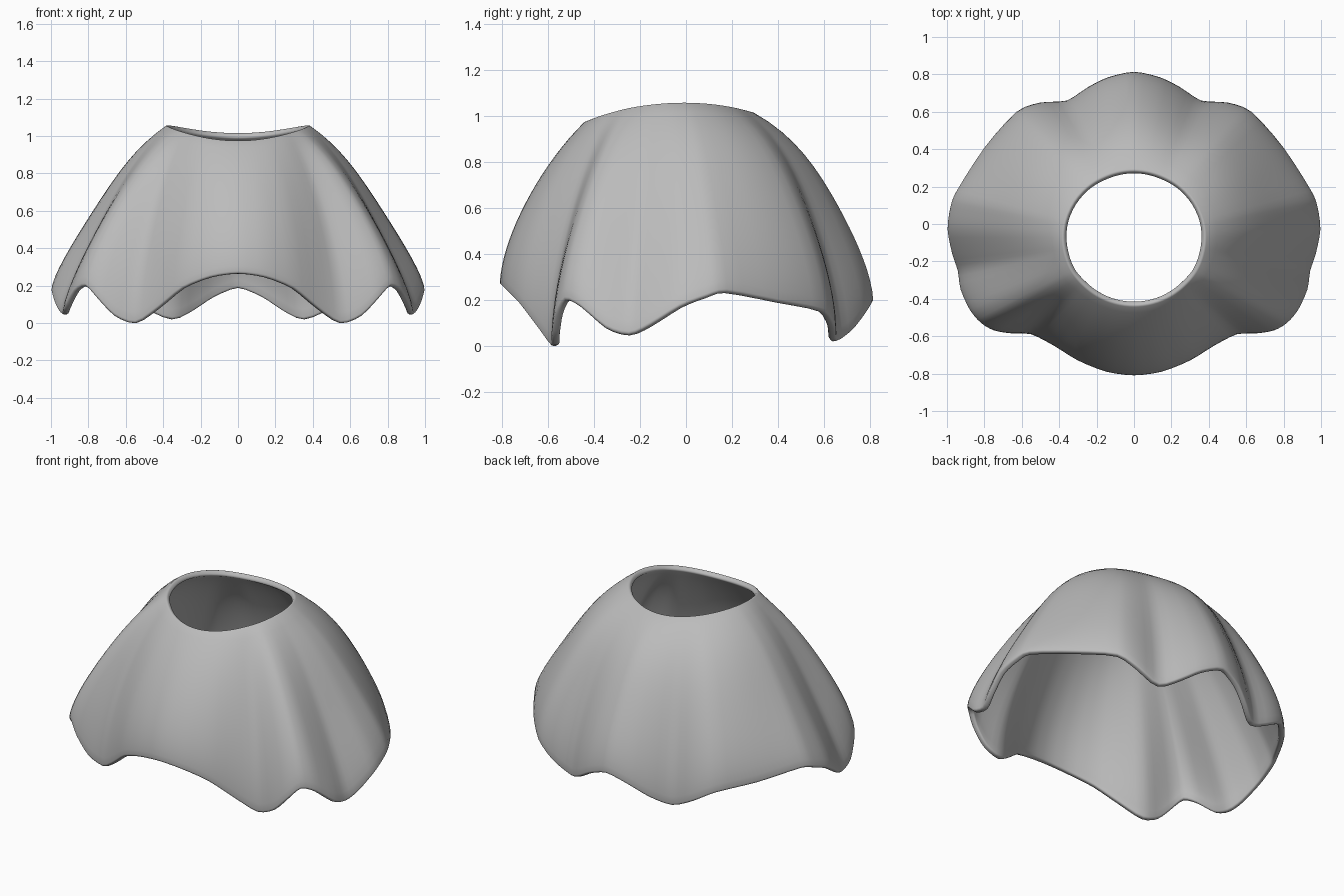
import bpy
import bmesh
from math import atan2, cos, sin, pi
from mathutils import Vector

cube = bpy.data.objects.get("Cube")
if cube:
    bpy.data.objects.remove(cube, do_unlink=True)

# One plain fabric colour
fabric = bpy.data.materials.new("grey fabric")
fabric.use_nodes = True
grey = (0.5, 0.5, 0.5, 1)
fabric.diffuse_color = grey
fabric.node_tree.nodes["Principled BSDF"].inputs["Base Color"].default_value = grey

# Lower hem on the left side, from front centre to back centre
HEM = [(0, -.81, .265), (.15, -.79, .245), (.3, -.73, .185), (.43, -.65, .08),
       (.55, -.59, .0), (.66, -.585, .04), (.75, -.57, .13), (.82, -.53, .2),
       (.88, -.46, .17), (.93, -.35, .08), (.945, -.25, .05), (.975, -.16, .09),
       (1, -.03, .17), (.985, .09, .215), (.95, .18, .235), (.8, .41, .19),
       (.63, .6, .15), (.5, .65, .08), (.36, .66, .02), (.25, .73, .07),
       (.14, .785, .14), (0, .815, .19)]
CENTRE = Vector((0, -.075, 0))
STEPS = 3
ROWS = 18
BLUR = 9


def mirrored(p):
    return Vector((-p[0], p[1], p[2]))


def smooth_loop(points):
    """Closed Catmull-Rom curve, slightly tightened."""
    result, n = [], len(points)
    for i in range(n):
        a, b, c, d = (points[(i + k) % n] for k in (-1, 0, 1, 2))
        m, q = (c - a) * .4, (d - b) * .4
        for k in range(STEPS):
            t = k / STEPS
            h = t * t * (3 - 2 * t)
            result.append(b * (1 - h) + c * h + m * t * (1 - t) ** 2 - q * t * t * (1 - t))
    return result


def radius(p):
    return (p - CENTRE).xy.length


def section(p, relaxed):
    """Points of one pleat line from waist to hem; pleats fade towards the waist."""
    angle = atan2(p.y - CENTRE.y, p.x)
    out = Vector((cos(angle), sin(angle), 0))
    top_radius = .36 + .018 * out.x ** 2
    top_z = 1.0 + .02 * out.y + .06 * out.x ** 2
    base = 1.27 + .45 * out.y ** 2 + .2 * sin(2 * angle) ** 2
    line = []
    for i in range(ROWS + 1):
        u = i / ROWS
        power = base + (.8 + .5 * out.y) * (1 - u) ** 3
        s = 1 - (1 - u) ** power
        pleat = u ** .5
        hem_radius = radius(p) * pleat + relaxed * (1 - pleat)
        v = CENTRE + out * (top_radius + (hem_radius - top_radius) * s)
        v.z = top_z + (p.z - top_z) * u
        line.append(v)
    return line


half = [Vector(p) for p in HEM]
loop = smooth_loop(half + [mirrored(p) for p in reversed(half[1:-1])])
count = len(loop)
relaxed = [sum(radius(loop[(i + k) % count]) for k in range(-BLUR, BLUR + 1)) / (2 * BLUR + 1)
           for i in range(count)]

# Pleated skirt
bm = bmesh.new()
columns = [[bm.verts.new(v) for v in section(p, r)] for p, r in zip(loop, relaxed)]
for a, b in zip(columns, columns[1:] + columns[:1]):
    for i in range(ROWS):
        bm.faces.new((a[i], a[i + 1], b[i + 1], b[i]))
mesh = bpy.data.meshes.new("pleated_skirt")
bm.to_mesh(mesh)
bm.free()
mesh.materials.append(fabric)
skirt = bpy.data.objects.new("pleated_skirt", mesh)
bpy.context.collection.objects.link(skirt)

# Smooth cloth shading
bpy.context.view_layer.objects.active = skirt
skirt.select_set(True)
bpy.ops.object.shade_smooth_by_angle(angle=pi / 3)

# Cloth thickness with rounded waist and hem edges
shell = skirt.modifiers.new("thickness", "SOLIDIFY")
shell.thickness = .035
shell.offset = -1
rounding = skirt.modifiers.new("rounded edges", "BEVEL")
rounding.width = .012
rounding.segments = 3
rounding.limit_method = "ANGLE"
rounding.angle_limit = pi / 3
